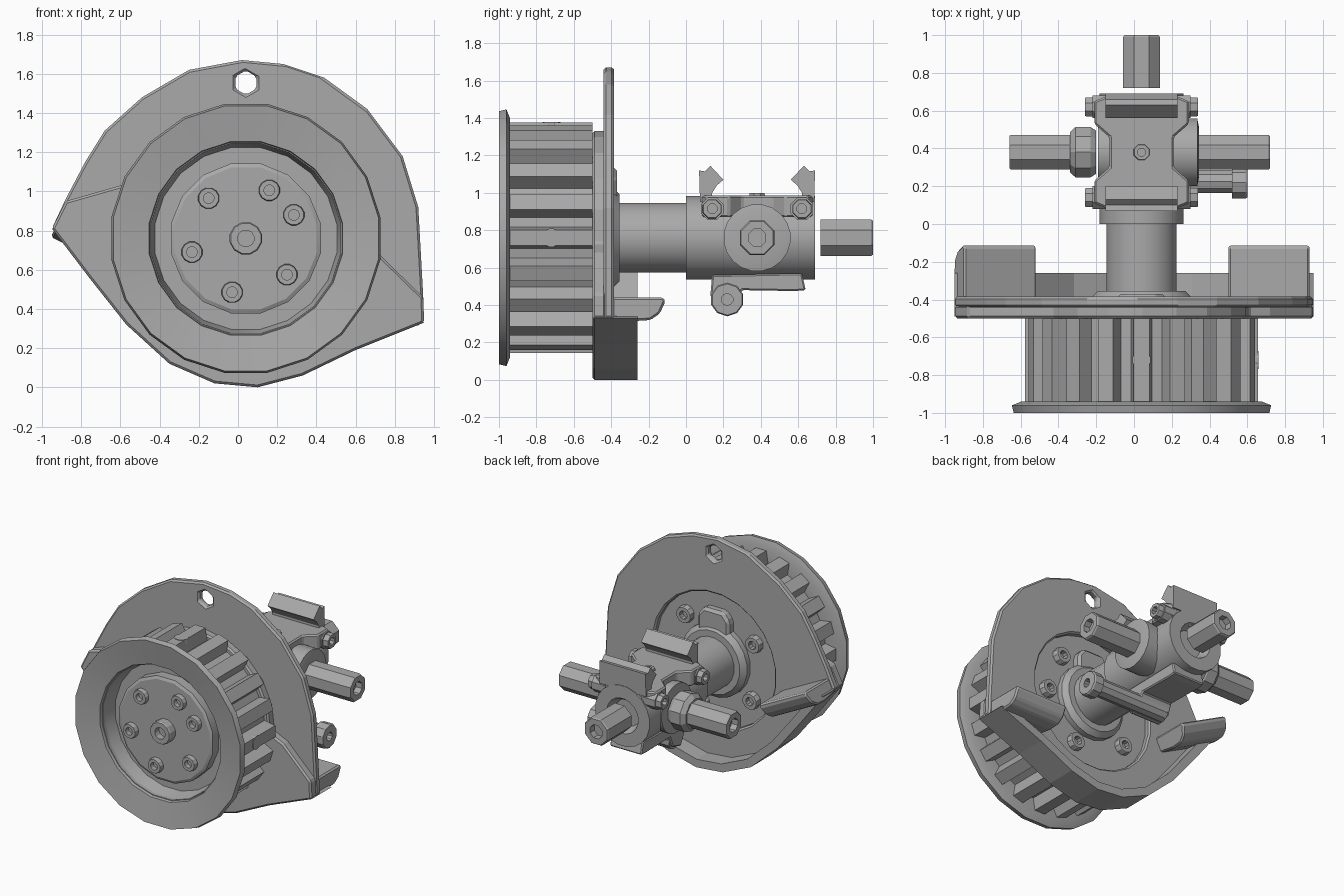
import bpy, bmesh, math
from mathutils import Vector, Matrix

cube = bpy.data.objects.get("Cube")
if cube:
    bpy.data.objects.remove(cube)

CX, CZ = 0.04, 0.76          # main axis
ARM_Y = 0.38                 # cross arm axis

steel = bpy.data.materials.new("steel_grey")
steel.use_nodes = True
GREY = (0.4, 0.4, 0.4, 1)
steel.diffuse_color = GREY
steel.node_tree.nodes["Principled BSDF"].inputs["Base Color"].default_value = GREY


def finish(name, bm, smooth=False, bevel=0):
    bmesh.ops.remove_doubles(bm, verts=bm.verts, dist=1e-5)
    bmesh.ops.recalc_face_normals(bm, faces=bm.faces)
    mesh = bpy.data.meshes.new(name)
    bm.to_mesh(mesh)
    bm.free()
    mesh.materials.append(steel)
    ob = bpy.data.objects.new(name, mesh)
    bpy.context.collection.objects.link(ob)
    if smooth:
        bpy.ops.object.select_all(action='DESELECT')
        ob.select_set(True)
        bpy.context.view_layer.objects.active = ob
        bpy.ops.object.shade_smooth_by_angle(angle=math.radians(25))
    if bevel:
        add_bevel(ob, bevel)
    return ob


def add_bevel(ob, width):
    mod = ob.modifiers.new("soft_edges", 'BEVEL')
    mod.width, mod.segments, mod.limit_method = width, 1, 'ANGLE'


def place(axis, t, u, v):
    """Point at t along the axis, with u, v in the plane across it."""
    return {'x': (t, u, v), 'y': (u, t, v), 'z': (u, v, t)}[axis]


def prism(name, pts, axis, a, b, matrix=None, bevel=0):
    bm = bmesh.new()
    ends = [[bm.verts.new(place(axis, t, u, v)) for u, v in pts] for t in (a, b)]
    bm.faces.new(ends[0])
    bm.faces.new(ends[1])
    for i in range(len(pts)):
        j = (i + 1) % len(pts)
        bm.faces.new((ends[0][i], ends[0][j], ends[1][j], ends[1][i]))
    if matrix:
        bm.transform(matrix)
    return finish(name, bm, bevel=bevel)


def lathe(name, profile, axis, centre, n=20):
    """Revolve (radius, distance) points around an axis line."""
    bm = bmesh.new()
    rings = []
    for r, t in profile:
        ring = []
        for i in range(n):
            a = math.tau * (i + 0.5) / n
            ring.append(bm.verts.new(place(axis, t, centre[0] + r * math.cos(a),
                                           centre[1] + r * math.sin(a))))
        rings.append(ring)
    for lo, hi in zip(rings, rings[1:]):
        for i in range(n):
            j = (i + 1) % n
            bm.faces.new((lo[i], lo[j], hi[j], hi[i]))
    bmesh.ops.dissolve_degenerate(bm, dist=1e-5, edges=bm.edges)
    return finish(name, bm, smooth=True)


def rod(name, r, a, b, axis, centre, n=12):
    return lathe(name, [(0, a), (r, a), (r, b), (0, b)], axis, centre, n)


def socket_rod(name, r, a, b, axis, centre, n=8, hole=0.5):
    """Rod with a socket sunk into end b."""
    s = 1 if b > a else -1
    d, c = min(0.05, abs(b - a) * 0.6) * s, 0.01 * s
    return lathe(name, [(0, a), (r, a), (r, b - c), (r * 0.93, b), (r * hole, b),
                        (r * hole, b - d), (0, b - d)], axis, centre, n)


def cut(ob, cutter):
    mod = ob.modifiers.new("cut", 'BOOLEAN')
    mod.operation, mod.solver, mod.object = 'DIFFERENCE', 'EXACT', cutter
    bpy.context.view_layer.objects.active = ob
    bpy.ops.object.modifier_apply(modifier=mod.name)
    bpy.data.objects.remove(cutter)


AXIS = (CX, CZ)

# Pulley: dished flange, toothed drum and bolted hub
lathe("pulley_flange", [(0, -0.83), (0.47, -0.83), (0.5, -0.97), (0.685, -1.0),
                        (0.695, -0.96), (0.645, -0.94), (0.51, -0.94), (0.48, -0.8), (0, -0.8)],
      'y', AXIS, 20)
TEETH = 20
tooth_pts = []
for i in range(TEETH):
    for off, r in ((-0.34, 0.53), (-0.22, 0.618), (0.22, 0.618), (0.34, 0.53)):
        a = math.tau * (i + off) / TEETH
        tooth_pts.append((CX + r * math.cos(a), CZ + r * math.sin(a)))
drum = prism("toothed_drum", tooth_pts, 'y', -0.95, -0.5)
cut(drum, rod("drum_cutter", 0.49, -1.1, -0.81, 'y', AXIS, 20))
lathe("hub_disc", [(0, -0.91), (0.37, -0.91), (0.39, -0.9), (0.39, -0.8), (0, -0.8)], 'y', AXIS, 16)
socket_rod("hub_centre_boss", 0.085, -0.86, -0.975, 'y', AXIS, 12)
for i, p in enumerate([(-0.15, 0.965), (0.16, 1.005), (0.285, 0.88),
                       (0.25, 0.575), (-0.03, 0.485), (-0.235, 0.69)]):
    socket_rod(f"hub_bolt_{i}", 0.055, -0.88, -0.945, 'y', p, 12)
rod("drum_pin_side", 0.05, 0.3, CX + 0.62, 'x', (-0.72, CZ))
rod("drum_pin_top", 0.05, 1.0, CZ + 0.62, 'z', (CX, -0.72))

# Guard plate with a hanging hole and an open middle
lower = [(0.95, 0.33), (0.6, 0.19), (0.33, 0.06), (0.1, 0), (-0.12, 0.02),
         (-0.35, 0.12), (-0.57, 0.32), (-0.76, 0.56), (-0.95, 0.81)]
upper = [(-0.88, 0.96), (-0.78, 1.15), (-0.68, 1.31), (-0.49, 1.48), (-0.25, 1.62), (0.02, 1.67),
         (0.23, 1.65), (0.44, 1.58), (0.66, 1.42), (0.84, 1.18), (0.92, 0.92), (0.945, 0.47)]
plate = prism("guard_plate", lower + upper, 'y', -0.44, -0.385)
cut(plate, rod("hole_cutter", 0.062, -0.6, -0.2, 'y', (CX, 1.555), 6))
cut(plate, rod("middle_cutter", 0.5, -0.6, -0.2, 'y', AXIS, 24))
add_bevel(plate, 0.012)

# Raised front panel joining the round cover to both tips
arc = []
for i in range(9):
    a = math.radians(145 - i * 18.5)
    arc.append((CX + 0.57 * math.cos(a), CZ + 0.57 * math.sin(a)))
prism("front_panel", lower + [(-0.88, 0.95), (-0.6, 1.03)] + arc + [(0.72, 0.68), (0.945, 0.46)],
      'y', -0.5, -0.43, bevel=0.012)

# Skirt wall along the lower edge
inner = [(CX + (x - CX) * 0.92, CZ + (z - CZ) * 0.92) for x, z in reversed(lower)]
prism("lower_skirt", lower + inner, 'y', -0.49, -0.26)

# Curled lips behind both tips, the second mirrored across the tilted guard axis
ang = math.radians(153)
c, s = math.cos(ang), math.sin(ang)
mirror = Matrix(((c, 0, s, 0), (0, 1, 0, 0), (s, 0, -c, 0), (0, 0, 0, 1)))
centre = Matrix.Translation(Vector((CX, 0, CZ)))
lip = [(-0.48, 0.345), (-0.27, 0.315), (-0.19, 0.32), (-0.14, 0.355), (-0.11, 0.42),
       (-0.12, 0.44), (-0.48, 0.44)]
for name, m in (("left_lip", None), ("right_lip", centre @ mirror @ centre.inverted())):
    prism(name, lip, 'x', 0.5, 0.93, m, 0.012)

# Back of the cover: bolts and lug around the shaft collar
for i, deg in enumerate((47, 148, 218, 290, 356)):
    a = math.radians(deg)
    p = (CX + 0.37 * math.cos(a), CZ + 0.37 * math.sin(a))
    socket_rod(f"cover_bolt_{i}", 0.062, -0.45, -0.385, 'y', p, 10)
lathe("shaft_collar", [(0, -0.45), (0.27, -0.45), (0.27, -0.39), (0.235, -0.355), (0, -0.355)],
      'y', AXIS, 20)
prism("cover_lug", [(-0.09, 0.93), (-0.09, 1.08), (-0.04, 1.14), (0.12, 1.14), (0.17, 1.08),
                    (0.17, 0.93)], 'y', -0.45, -0.37, bevel=0.02)
rod("main_shaft", 0.188, -0.45, 0.02, 'y', AXIS, 20)

# Gear housing with an open back
lathe("housing_barrel", [(0, 0), (0.225, 0), (0.225, 0.69), (0.13, 0.69), (0.1, 0.62), (0, 0.62)],
      'y', AXIS, 20)
half = [(0.19, 0.085), (0.25, 0.11), (0.25, 0.23), (0.17, 0.3)]
side = half + [(x, 2 * ARM_Y - y) for x, y in reversed(half)]
prism("housing_saddle", [(CX + x, y) for x, y in side] + [(CX - x, y) for x, y in reversed(side)],
      'z', 0.87, 0.985, bevel=0.01)
socket_rod("saddle_bolt", 0.045, 0.95, 1.0, 'z', (CX, ARM_Y))

# Folded flaps and clamp bolts, mirrored front to back
flap = [(0.075, 0.95), (0.07, 1.12), (0.1, 1.115), (0.13, 1.145), (0.2, 1.07), (0.165, 1.04),
        (0.14, 1.0), (0.14, 0.95)]
for end in ("front", "back"):
    flip = (lambda y: y) if end == "front" else (lambda y: 2 * ARM_Y - y)
    prism(f"{end}_flap", [(flip(y), z) for y, z in flap], 'x', CX - 0.19, CX + 0.19)
    for label, d in (("left", 1), ("right", -1)):
        spot = (flip(0.14), 0.915)
        rod(f"{end}_{label}_ear", 0.065, CX + 0.15 * d, CX + 0.26 * d, 'x', spot, 8)
        socket_rod(f"{end}_{label}_clamp_bolt", 0.055, CX + 0.24 * d, CX + 0.3 * d, 'x', spot, 8)

# Cross arms and rear drive stub
ARM = (ARM_Y, CZ)
rod("cross_tube", 0.18, CX - 0.23, CX + 0.25, 'x', ARM, 20)
lathe("left_arm_flange", [(0, 0.27), (0.18, 0.27), (0.18, 0.335), (0.13, 0.345), (0, 0.345)],
      'x', ARM, 20)
lathe("right_arm_nut", [(0, -0.2), (0.12, -0.2), (0.14, -0.23), (0.14, -0.31), (0.11, -0.34),
                        (0, -0.34)], 'x', ARM, 10)
socket_rod("left_arm", 0.1, 0.25, 0.72, 'x', ARM)
socket_rod("right_arm", 0.1, -0.2, -0.66, 'x', ARM)
socket_rod("rear_drive_stub", 0.105, 0.72, 1.0, 'y', AXIS)

# Lever under the housing with its side pin
prism("lever_bar", [(0.13, 0.45), (0.14, 0.56), (0.62, 0.57), (0.64, 0.48), (0.58, 0.475),
                    (0.3, 0.48), (0.27, 0.4), (0.17, 0.37)], 'x', CX - 0.12, CX + 0.14, bevel=0.008)
rod("lever_pin", 0.065, CX - 0.1, 0.54, 'x', (0.225, 0.43), 10)
socket_rod("lever_pin_head", 0.09, 0.52, 0.6, 'x', (0.22, 0.43), 10, 0.35)
